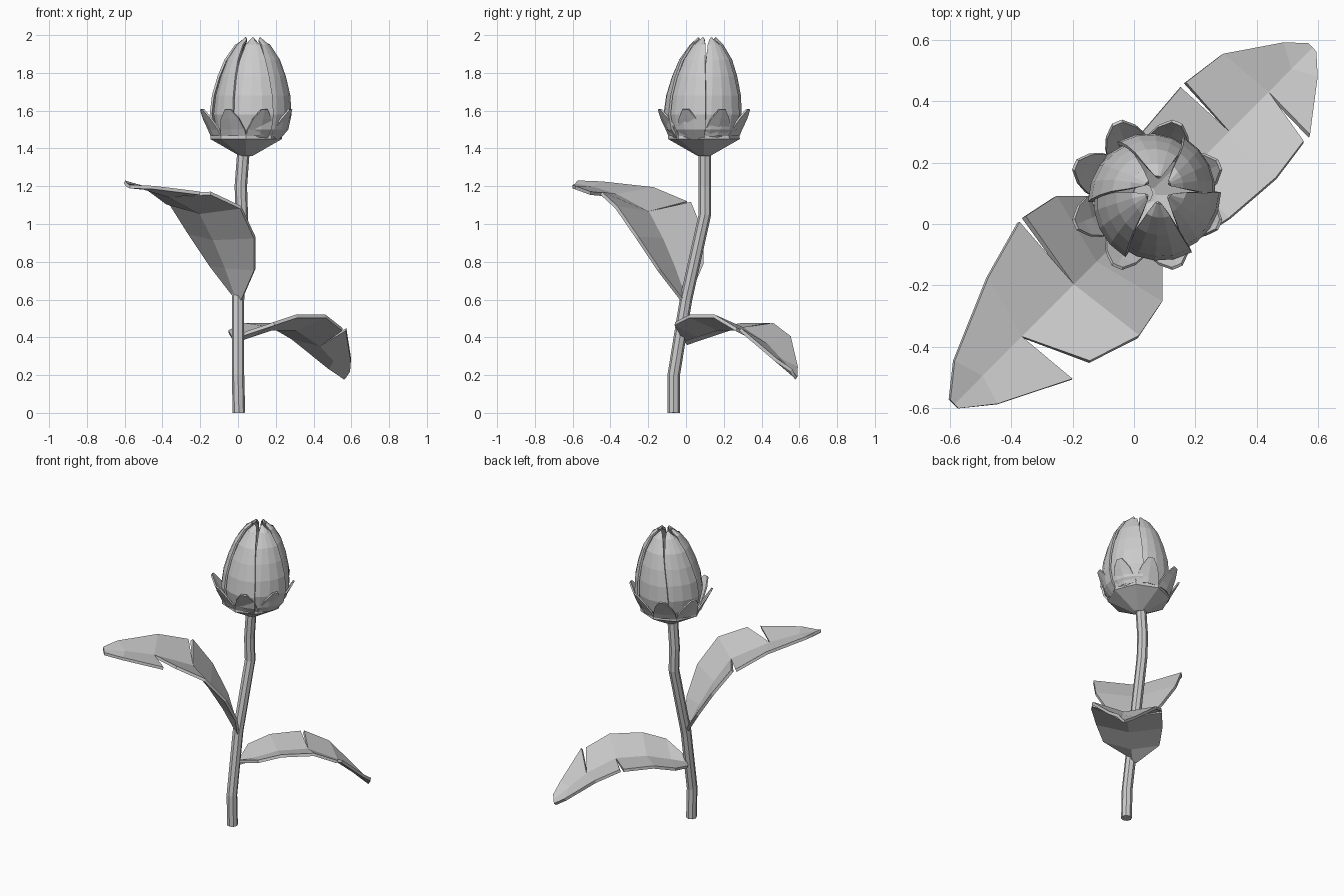
import bpy
from math import sin, cos, radians, sqrt
from mathutils import Vector

cube = bpy.data.objects.get("Cube")
if cube:
    bpy.data.objects.remove(cube, do_unlink=True)

grey = bpy.data.materials.new("plain_grey")
grey.use_nodes = True
grey.diffuse_color = (0.6, 0.6, 0.6, 1)
grey.node_tree.nodes["Principled BSDF"].inputs["Base Color"].default_value = (0.6, 0.6, 0.6, 1)


def add_mesh(name, verts, faces, thickness=0, offset=-1):
    mesh = bpy.data.meshes.new(name)
    mesh.from_pydata(verts, [], faces)
    mesh.materials.append(grey)
    obj = bpy.data.objects.new(name, mesh)
    bpy.context.collection.objects.link(obj)
    if thickness:
        mod = obj.modifiers.new("Thickness", 'SOLIDIFY')
        mod.thickness = thickness
        mod.offset = offset
    return obj


def grid_faces(rows, cols):
    return [(i * cols + j, i * cols + j + 1, (i + 1) * cols + j + 1, (i + 1) * cols + j)
            for i in range(rows - 1) for j in range(cols - 1)]


# Stem: an eight-sided tube along a bent path
def make_stem(points, radius):
    curve = bpy.data.curves.new("stem_path", 'CURVE')
    curve.dimensions = '3D'
    curve.bevel_depth = radius
    curve.bevel_resolution = 2
    curve.use_fill_caps = True
    spline = curve.splines.new('POLY')
    spline.use_smooth = False
    spline.points.add(len(points) - 1)
    for p, co in zip(spline.points, points):
        p.co = (*co, 1)
    helper = bpy.data.objects.new("stem_path", curve)
    bpy.context.collection.objects.link(helper)
    deps = bpy.context.evaluated_depsgraph_get()
    mesh = bpy.data.meshes.new_from_object(helper.evaluated_get(deps))
    bpy.data.objects.remove(helper, do_unlink=True)
    mesh.materials.clear()
    mesh.materials.append(grey)
    bpy.context.collection.objects.link(bpy.data.objects.new("stem", mesh))


make_stem([(0.005, -0.065, 0), (0, -0.065, 0.2), (0, 0, 0.6), (0.02, 0.1, 1.05),
           (0.015, 0.1, 1.2), (0.03, 0.1, 1.4)], 0.033)


# Leaves: folded strips about a midrib, with one notch torn on each side
# section = (midrib distance, midrib height, edge distance, half width, edge height)
def make_leaf(name, base, direction, sections, tilt, notches):
    u = Vector((direction, direction, 0)) / sqrt(2)
    v = Vector((1, -1, 0)) / sqrt(2)
    up = Vector((0, 0, 1))
    verts, faces = [base + u * s[0] + up * s[1] for s in sections], []
    for side in (-1, 1):
        def edge(i, shift):
            _, _, d, w, z = sections[i]
            pull = notches[side][1] * shift if i == notches[side][0] else 0
            verts.append(base + u * (d + pull) + v * (w * side) + up * (z + tilt * side))
            return len(verts) - 1
        last = edge(0, 0)
        for i in range(1, len(sections)):
            before = edge(i, -1)
            face = (i - 1, i, before, last)
            faces.append(face if side * direction < 0 else face[::-1])
            last = edge(i, 1) if i == notches[side][0] else before
    make = add_mesh(name, verts, faces, 0.018, 0)
    return make


make_leaf("upper_leaf", Vector((0, 0, 0)), -1, [
    (0, 0.59, 0, 0.02, 0.6), (0.09, 0.77, 0.04, 0.165, 0.77), (0.18, 0.92, 0.12, 0.245, 0.94),
    (0.283, 1.06, 0.25, 0.27, 1.10), (0.52, 1.15, 0.46, 0.215, 1.175),
    (0.70, 1.19, 0.73, 0.10, 1.205), (0.83, 1.205, 0.83, 0.02, 1.21)],
    -0.012, {-1: (3, 0.012), 1: (4, 0.04)})
make_leaf("lower_leaf", Vector((0, -0.01, 0)), 1, [
    (0, 0.385, 0, 0.02, 0.39), (0.10, 0.41, 0.10, 0.17, 0.45), (0.25, 0.445, 0.24, 0.2, 0.49),
    (0.438, 0.445, 0.44, 0.215, 0.49), (0.617, 0.36, 0.6, 0.195, 0.42),
    (0.72, 0.28, 0.765, 0.08, 0.26), (0.82, 0.2, 0.82, 0.02, 0.205)],
    0.022, {-1: (3, 0.01), 1: (4, 0.014)})

# Cup: eight-sided cone under the bud
cx, cy = 0.043, 0.095
cup = [(cx + r * cos(radians(45 * k)), cy + r * sin(radians(45 * k)), z)
       for z, r in ((1.36, 0.033), (1.45, 0.19), (1.48, 0.188)) for k in range(8)]
cup_faces = [(8 * i + k, 8 * i + (k + 1) % 8, 8 * i + 8 + (k + 1) % 8, 8 * i + 8 + k)
             for i in range(2) for k in range(8)]
add_mesh("cup", cup, cup_faces + [tuple(range(7, -1, -1))], 0.012)


# Curved blade around a centre; row = (height, radius, half angle)
def make_blade(name, centre, angle, rows, cols, spiral, thickness, droop=0):
    verts = []
    for n, (z, r, half) in enumerate(rows):
        for j in range(cols):
            t = 2 * j / (cols - 1) - 1
            a = radians(angle + half * t)
            rad = r * (1 + spiral * t)
            lean = max(0, z - 1.6)
            low = droop * t * t if n == len(rows) - 1 else 0
            verts.append((centre[0] + rad * cos(a) + 0.03 * lean,
                          centre[1] + rad * sin(a) + 0.06 * lean, z - low))
    add_mesh(name, verts, grid_faces(len(rows), cols), thickness)


# Sepals flaring out from the cup rim
for k in range(8):
    make_blade(f"sepal_{k + 1}", (cx, cy), 22.5 + 45 * k,
               [(1.465, 0.188, 22.5), (1.50, 0.203, 20), (1.555, 0.232, 13), (1.605, 0.258, 4)],
               3, 0, 0.01)

# Petals: overlapping in a pinwheel and closing at the top
petal_rows = [(1.45, 0.15, 33), (1.5, 0.19, 34), (1.58, 0.207, 34), (1.68, 0.198, 33),
              (1.78, 0.173, 31), (1.87, 0.14, 29), (1.95, 0.088, 26), (1.99, 0.045, 14)]
for k in range(6):
    make_blade(f"petal_{k + 1}", (0.067, 0.088), 30 + 60 * k, petal_rows, 5, 0.05, 0.012, 0.015)
